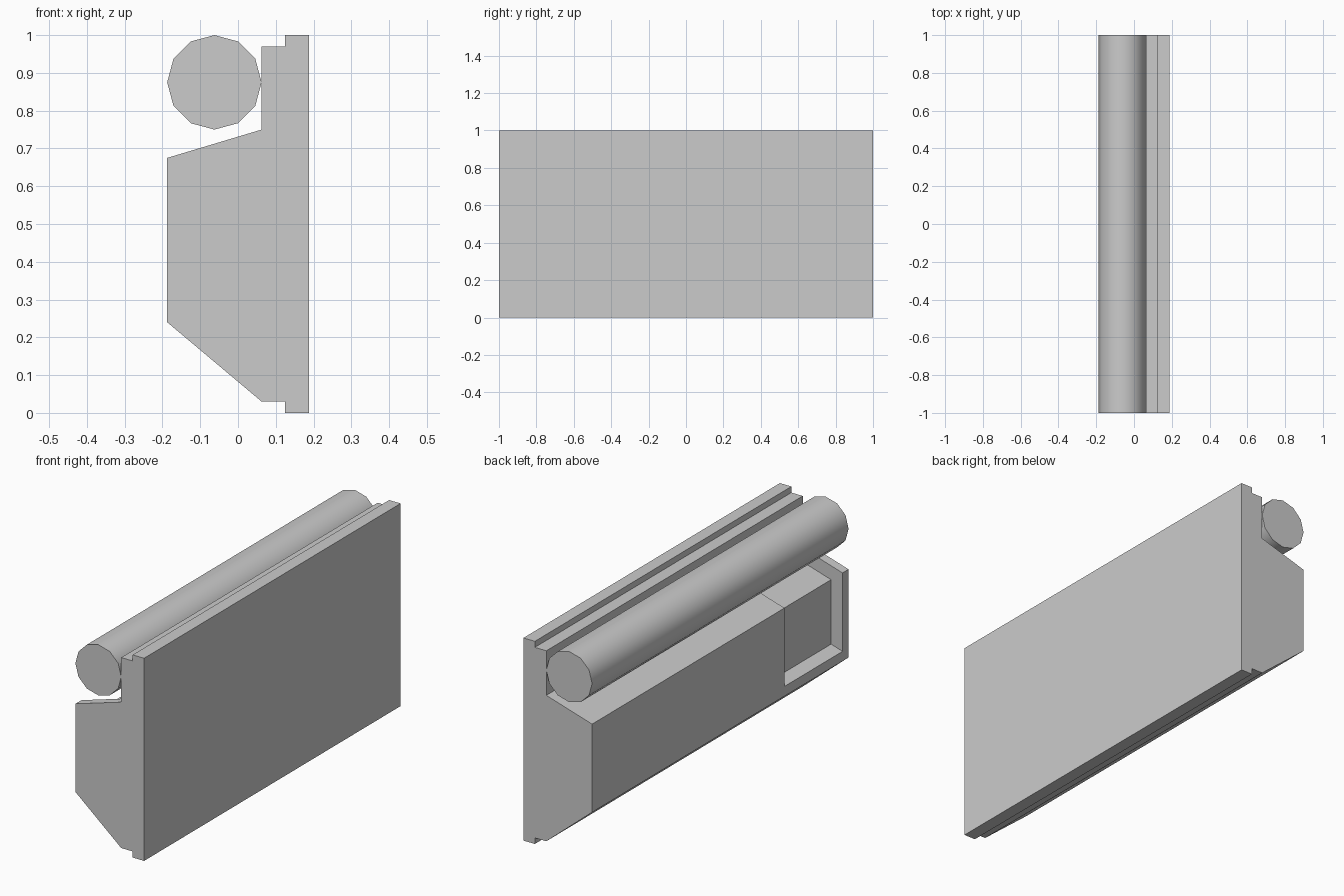
import bpy, bmesh, math

if "Cube" in bpy.data.objects:
    bpy.data.objects.remove(bpy.data.objects["Cube"])


def extrude_profile(name, pts, y0, y1):
    """Solid with an (x, z) profile running from y0 to y1."""
    bm = bmesh.new()
    face = bm.faces.new([bm.verts.new((x, y0, z)) for x, z in pts])
    res = bmesh.ops.extrude_face_region(bm, geom=[face])
    verts = [g for g in res["geom"] if isinstance(g, bmesh.types.BMVert)]
    bmesh.ops.translate(bm, verts=verts, vec=(0, y1 - y0, 0))
    bmesh.ops.recalc_face_normals(bm, faces=bm.faces)
    mesh = bpy.data.meshes.new(name)
    bm.to_mesh(mesh)
    bm.free()
    obj = bpy.data.objects.new(name, mesh)
    bpy.context.collection.objects.link(obj)
    return obj


# Back plate, stepped mount and sloped housing in one profile
housing = extrude_profile("housing", [
    (0.1875, 0), (0.1875, 1), (0.125, 1), (0.125, 0.97), (0.0625, 0.97),
    (0.0625, 0.75), (-0.1875, 0.675), (-0.1875, 0.24), (0.0625, 0.03),
    (0.125, 0.03), (0.125, 0)], -1, 1)

# Sunken bay through the housing's face and sloped top
bay = extrude_profile("bay_cutter", [
    (-0.25, 0.27), (-0.1875, 0.288), (-0.125, 0.307), (-0.125, 0.625),
    (0.0625, 0.681), (0.0625, 0.85), (-0.25, 0.85)], -0.953, -0.5)
bay.hide_render = True
bay.hide_set(True)
cut = housing.modifiers.new("bay", "BOOLEAN")
cut.operation = "DIFFERENCE"
cut.solver = "EXACT"
cut.object = bay

# Twelve-sided roller along the top
bpy.ops.mesh.primitive_cylinder_add(
    vertices=12, radius=0.125, depth=2, location=(-0.0625, 0, 0.875),
    rotation=(math.pi / 2, 0, 0))
bpy.context.object.name = "roller"
bpy.ops.object.shade_smooth_by_angle(angle=math.radians(40))
